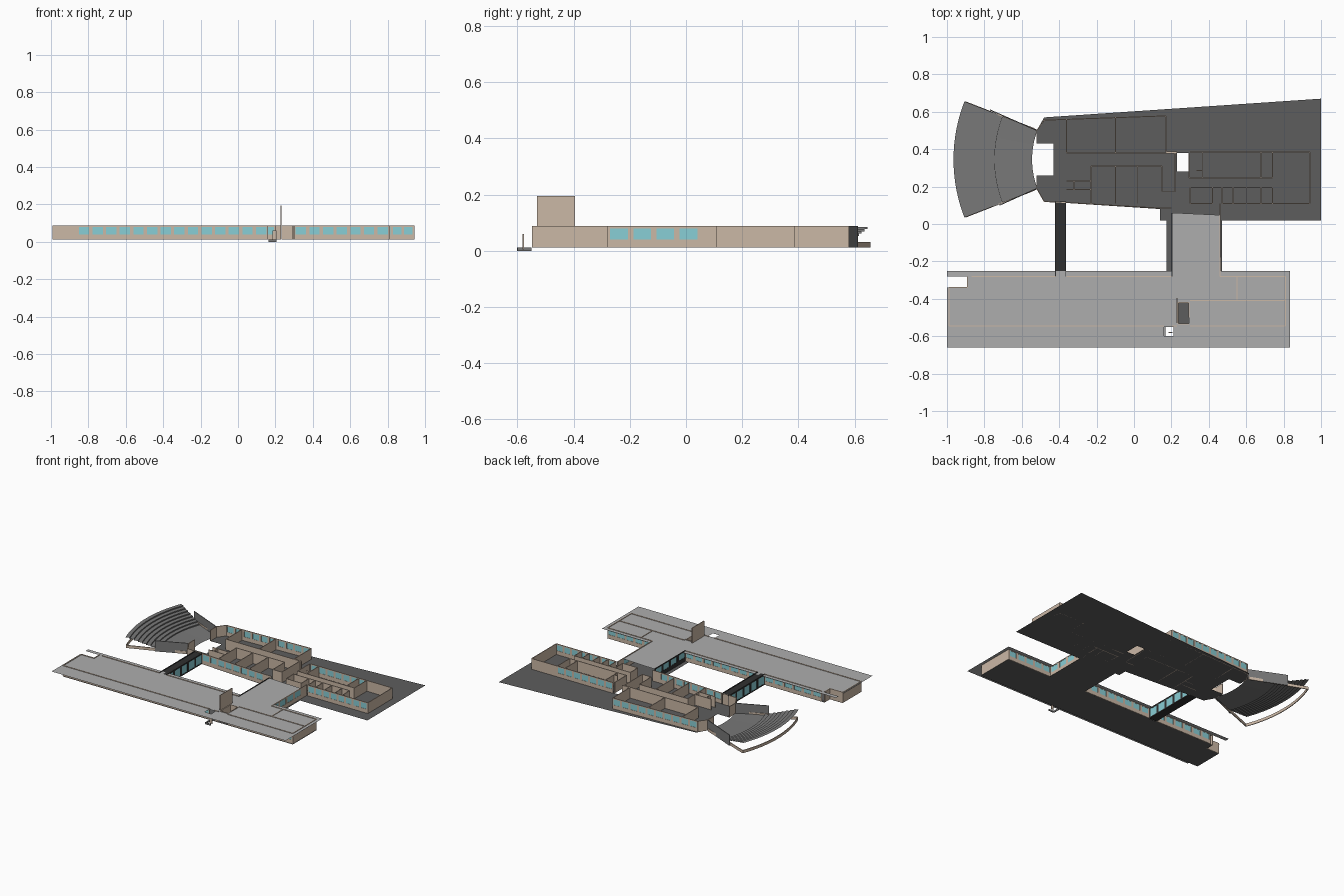
import bpy, bmesh, math
from mathutils import Vector, geometry

def material(name, c):
    m = bpy.data.materials.new(name)
    m.diffuse_color = (*c, 1)
    return m

TAN = material("tan_wall", (0.60, 0.48, 0.38))
GLASS = material("glass", (0.25, 0.62, 0.67))
LIGHT = material("light_roof", (0.42, 0.42, 0.42))
DARK = material("dark_floor", (0.11, 0.11, 0.11))
BLACK = material("black_roof", (0.03, 0.03, 0.03))
SEAT = material("seat_grey", (0.19, 0.19, 0.19))
Z0, Z1, ROOF = 0.012, 0.088, 0.084

def finish(name, bm, mat):
    me = bpy.data.meshes.new(name)
    bm.to_mesh(me)
    bm.free()
    me.materials.append(mat)
    ob = bpy.data.objects.new(name, me)
    bpy.context.collection.objects.link(ob)

def slab(name, outer, holes, z, mat):
    """Flat sheet with rectangular holes."""
    loops = [[Vector((x, y, z)) for x, y in outer]]
    for x0, x1, y0, y1 in holes:
        loops.append([Vector(p + (z,)) for p in ((x0, y0), (x0, y1), (x1, y1), (x1, y0))])
    bm = bmesh.new()
    vs = [bm.verts.new(p) for lp in loops for p in lp]
    for t in geometry.tessellate_polygon(loops):
        f = bm.faces.new([vs[i] for i in t])
        f.normal_update()
        if f.normal.z < 0:
            f.normal_flip()
    finish(name, bm, mat)

def add_wall(bm, a, b, z0=Z0, z1=Z1, t=0.005):
    """Thin upright box between two plan points."""
    a, b = Vector(a), Vector(b)
    d = (b - a).normalized()
    n = Vector((-d.y, d.x)) * t / 2
    ring = [a - n, b - n, b + n, a + n]
    lo = [bm.verts.new((p.x, p.y, z0)) for p in ring]
    hi = [bm.verts.new((p.x, p.y, z1)) for p in ring]
    bm.faces.new(lo[::-1])
    bm.faces.new(hi)
    for i in range(4):
        j = (i + 1) % 4
        bm.faces.new((lo[i], lo[j], hi[j], hi[i]))

def walls(name, segs, mat=TAN, z0=Z0, z1=Z1):
    bm = bmesh.new()
    for x0, y0, x1, y1 in segs:
        add_wall(bm, (x0, y0), (x1, y1), z0, z1)
    finish(name, bm, mat)

def window_wall(name, a, b, n, frame=TAN, sill=0.04, head=0.08):
    """Wall with a row of n panes between mullions."""
    a, b = Vector(a), Vector(b)
    bm, gl = bmesh.new(), bmesh.new()
    add_wall(bm, a, b, Z0, sill)
    add_wall(bm, a, b, head, Z1)
    for i in range(n):
        p, q = a.lerp(b, i / n), a.lerp(b, (i + 1) / n)
        add_wall(bm, p.lerp(q, 0.0), p.lerp(q, 0.12), sill, head)
        add_wall(bm, p.lerp(q, 0.88), q, sill, head)
        add_wall(gl, p.lerp(q, 0.12), p.lerp(q, 0.88), sill, head, 0.002)
    finish(name + "_frame", bm, frame)
    finish(name + "_glass", gl, GLASS)

# Rear building floor, open at the top
slab("rear_floor", [(-0.52, 0.19), (-0.48, 0.12), (0.14, 0.08), (0.14, 0.02), (1, 0.02),
     (1, 0.67), (-0.48, 0.57), (-0.52, 0.5), (-0.52, 0.43), (-0.43, 0.43), (-0.43, 0.26), (-0.52, 0.26)],
     [(0.23, 0.295, 0.28, 0.38)], Z0, DARK)

# Front building floor and overhanging roof with the link part
slab("front_floor", [(-0.89, -0.55), (0.815, -0.55), (0.815, -0.28), (0.47, -0.28), (0.47, 0.05),
     (0.175, 0.06), (0.175, -0.28), (-0.89, -0.28)], [], Z0 - 0.002, DARK)
slab("front_floor_end", [(-0.99, -0.55), (-0.89, -0.55), (-0.89, -0.34), (-0.99, -0.34)], [], Z0 - 0.002, DARK)
slab("front_roof", [(-1, -0.66), (0.835, -0.66), (0.835, -0.25), (0.465, -0.25), (0.46, 0.048),
     (0.205, 0.06), (0.2, -0.25), (-1, -0.25), (-1, -0.28), (-0.89, -0.28), (-0.89, -0.34), (-1, -0.34)],
     [(0.16, 0.21, -0.6, -0.55), (0.235, 0.295, -0.535, -0.42)], ROOF, LIGHT)

# Front building walls
window_wall("front_windows_left", (-0.86, -0.545), (0.16, -0.545), 14)
window_wall("front_windows_right", (0.3, -0.545), (0.81, -0.545), 7)
window_wall("front_back_left", (-0.87, -0.28), (-0.42, -0.28), 6)
window_wall("front_back_middle", (-0.36, -0.28), (0.2, -0.28), 8)
window_wall("front_back_right", (0.46, -0.28), (0.81, -0.28), 5)
walls("front_walls", [
    (-0.99, -0.545, -0.86, -0.545), (-0.99, -0.545, -0.99, -0.34), (-0.99, -0.34, -0.89, -0.34),
    (-0.89, -0.34, -0.89, -0.28), (0.81, -0.545, 0.81, -0.28), (0.3, -0.41, 0.81, -0.41),
    (0.55, -0.41, 0.55, -0.28), (0.2, -0.545, 0.23, -0.545)])

# Lift shaft and tall upright panel above the roof
walls("lift_shaft", [(0.235, -0.535, 0.235, -0.42), (0.295, -0.5, 0.295, -0.42),
                     (0.235, -0.42, 0.295, -0.42), (0.235, -0.535, 0.295, -0.535)])
walls("roof_panel", [(0.23, -0.53, 0.23, -0.395)], TAN, Z1, 0.195)

# Entrance steps down to the ground
walls("entrance_step", [(0.165, -0.6, 0.205, -0.6), (0.165, -0.6, 0.165, -0.55)], SEAT, 0, Z0)
walls("entrance_post", [(0.185, -0.58, 0.205, -0.58)], TAN, 0.005, 0.06)

# Link between buildings
window_wall("link_left", (0.203, -0.28), (0.203, 0.06), 4, BLACK)
window_wall("link_right", (0.46, -0.28), (0.46, 0.05), 4, TAN)

# Narrow glazed bridge
B0, B1 = -0.42, -0.365
rect = [(B0, -0.28), (B1, -0.28), (B1, 0.12), (B0, 0.12)]
slab("bridge_roof", rect, [], ROOF, BLACK)
slab("bridge_floor", rect, [], Z0, BLACK)
window_wall("bridge_left", (B0, -0.28), (B0, 0.12), 5, BLACK, 0.02, 0.078)
window_wall("bridge_right", (B1, -0.28), (B1, 0.12), 5, BLACK, 0.02, 0.078)

# Rear building outer walls
window_wall("rear_windows_back", (-0.48, 0.555), (0.17, 0.578), 10)
window_wall("rear_windows_front", (-0.36, 0.115), (0.14, 0.085), 8)
window_wall("wing_windows_front", (0.47, 0.11), (0.94, 0.11), 8)
window_wall("wing_windows_back", (0.3, 0.385), (0.74, 0.385), 7)
walls("rear_outer_walls", [
    (-0.52, 0.19, -0.48, 0.12), (-0.48, 0.12, -0.36, 0.115), (-0.52, 0.5, -0.48, 0.555),
    (0.17, 0.385, 0.17, 0.578), (0.17, 0.385, 0.23, 0.385), (0.74, 0.385, 0.94, 0.385),
    (0.94, 0.11, 0.94, 0.385), (0.14, 0.085, 0.2, 0.085), (0.46, 0.05, 0.46, 0.11),
    (-0.52, 0.19, -0.52, 0.26), (-0.52, 0.43, -0.52, 0.5)])

# Rear building room partitions
rooms = [(-0.36, 0.38, 0.23, 0.38), (-0.36, 0.38, -0.36, 0.558), (-0.1, 0.38, -0.1, 0.568),
         (-0.23, 0.31, 0.15, 0.31), (0.15, 0.175, 0.15, 0.31), (0.15, 0.175, 0.225, 0.175),
         (-0.36, 0.23, -0.23, 0.23), (-0.36, 0.185, -0.23, 0.185), (-0.32, 0.185, -0.32, 0.23),
         (0.22, 0.175, 0.22, 0.38), (0.295, 0.245, 0.295, 0.38), (0.295, 0.245, 0.74, 0.245),
         (0.295, 0.195, 0.74, 0.195), (0.3, 0.11, 0.42, 0.11), (0.335, 0.285, 0.365, 0.285),
         (0.365, 0.245, 0.365, 0.385), (0.68, 0.245, 0.68, 0.385), (0.74, 0.245, 0.74, 0.385)]
rooms += [(x, 0.11, x, 0.31) for x in (-0.23, -0.1, 0.02)]
rooms += [(x, 0.11, x, 0.195) for x in (0.3, 0.42, 0.47, 0.53, 0.6, 0.68, 0.74)]
walls("room_partitions", rooms)

# Fan-shaped auditorium: flat stage floor, then rising steps
CX, CY, HALF, N = -0.11, 0.345, math.radians(21.3), 16

def arc(r, i):
    a = math.pi + HALF * (2 * i / N - 1)
    return (CX + r * math.cos(a), CY + r * math.sin(a))

profile = [(0.435, 0.016), (0.635, 0.022)]
for k in range(8):
    z = 0.03 + 0.055 * k / 7
    profile += [(0.635 + 0.0275 * k, z), (0.635 + 0.0275 * (k + 1), z)]
bm = bmesh.new()
rows = [[bm.verts.new((*arc(r, i), z)) for i in range(N + 1)] for r, z in profile]
for p, q in zip(rows, rows[1:]):
    for i in range(N):
        bm.faces.new((p[i], q[i], q[i + 1], p[i + 1]))
finish("auditorium_steps", bm, SEAT)

# Low curved base wall and sides under the steps
base = [(*arc(0.85, i), *arc(0.85, i + 1)) for i in range(N)]
base += [(*arc(0.45, i), *arc(0.85, i)) for i in (0, N)]
walls("auditorium_base_wall", base, TAN, Z0, 0.032)

# Dark side walls beside the stage
walls("auditorium_side_walls", [(-0.77, 0.61, -0.52, 0.5), (-0.72, 0.1, -0.52, 0.19)], SEAT)
